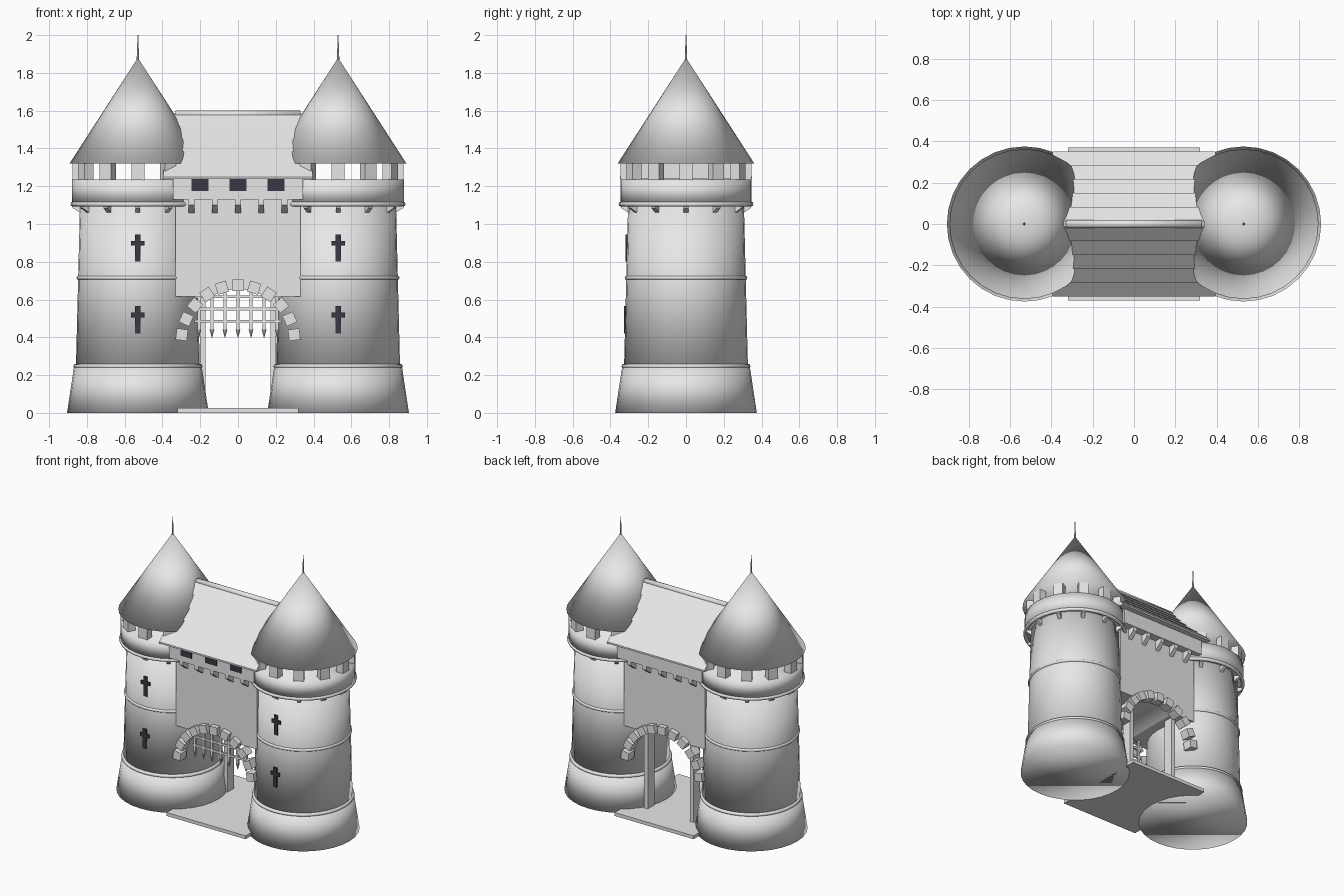
import bpy, bmesh
from math import sin, cos, pi, radians
from mathutils import Matrix, Vector

if "Cube" in bpy.data.objects:
    bpy.data.objects.remove(bpy.data.objects["Cube"], do_unlink=True)


def material(name, color):
    m = bpy.data.materials.new(name)
    m.use_nodes = True
    m.diffuse_color = color
    m.node_tree.nodes["Principled BSDF"].inputs["Base Color"].default_value = color
    return m


STONE = material("pale_stone", (0.8, 0.8, 0.8, 1))
DARK = material("dark_opening", (0.042, 0.04, 0.058, 1))


def finish(name, bm, mat=STONE, smooth=False):
    bmesh.ops.recalc_face_normals(bm, faces=bm.faces)
    for f in bm.faces:
        f.smooth = smooth
    mesh = bpy.data.meshes.new(name)
    bm.to_mesh(mesh)
    bm.free()
    mesh.materials.append(mat)
    ob = bpy.data.objects.new(name, mesh)
    bpy.context.collection.objects.link(ob)
    return ob


def add_box(bm, center, size, turn=Matrix()):
    bmesh.ops.create_cube(bm, size=1, matrix=Matrix.Translation(center) @ turn @ Matrix.Diagonal((*size, 1)))


def box(name, center, size, mat=STONE):
    bm = bmesh.new()
    add_box(bm, center, size)
    return finish(name, bm, mat)


def drum(name, x, z0, z1, r0, r1, sides=32):
    bm = bmesh.new()
    bmesh.ops.create_cone(bm, cap_ends=True, segments=sides, radius1=r0, radius2=r1, depth=z1 - z0,
                          matrix=Matrix.Translation((x, 0, (z0 + z1) / 2)))
    return finish(name, bm, smooth=True)


def add_prism(bm, profile, place, a, b):
    """Extrude a flat profile between depths a and b; place maps (u, v, depth) to a point."""
    face = bm.faces.new([bm.verts.new(place(u, v, a)) for u, v in profile])
    top = bmesh.ops.extrude_face_region(bm, geom=[face])["geom"]
    shift = Vector(place(0, 0, b)) - Vector(place(0, 0, a))
    bmesh.ops.translate(bm, vec=shift, verts=[v for v in top if isinstance(v, bmesh.types.BMVert)])


def along_x(u, v, d):
    return (d, u, v)


def along_y(u, v, d):
    return (u, d, v)


def hoop(name, x, z, radius, tube):
    bpy.ops.mesh.primitive_torus_add(location=(x, 0, z), major_radius=radius, minor_radius=tube,
                                     major_segments=32, minor_segments=8)
    ob = bpy.context.object
    ob.name = name
    ob.data.materials.append(STONE)
    bpy.ops.object.shade_smooth()


# Towers
for side, cx in (("right", -0.53), ("left", 0.53)):
    drum(side + "_tower_base", cx, 0, 0.245, 0.375, 0.338)
    drum(side + "_tower_body", cx, 0.2, 1.13, 0.329, 0.306)
    drum(side + "_tower_parapet", cx, 1.11, 1.235, 0.348, 0.348)
    drum(side + "_tower_roof", cx, 1.32, 1.88, 0.362, 0)
    drum(side + "_tower_spire", cx, 1.86, 2, 0.007, 0.002, 8)
    hoop(side + "_lower_band", cx, 0.247, 0.329, 0.013)
    hoop(side + "_middle_band", cx, 0.715, 0.314, 0.011)
    hoop(side + "_upper_band", cx, 1.105, 0.344, 0.013)

    # Ring of merlons and brackets
    merlons, brackets = bmesh.new(), bmesh.new()
    for i in range(12):
        turn = Matrix.Rotation(i * pi / 6, 4, "Z")
        at = Matrix.Translation((cx, 0, 0)) @ turn
        add_box(merlons, at @ Vector((0, -0.318, 1.278)), (0.068, 0.055, 0.09), turn)
        before = set(brackets.verts)
        add_prism(brackets, [(-0.29, 1.05), (-0.29, 1.1), (-0.345, 1.1), (-0.345, 1.085)], along_x, -0.012, 0.012)
        bmesh.ops.transform(brackets, matrix=at, verts=[v for v in brackets.verts if v not in before])
    finish(side + "_tower_merlons", merlons)
    finish(side + "_tower_brackets", brackets)

    # Cross-shaped arrow slits
    for level, z, r in (("lower", 0.493, 0.322), ("upper", 0.873, 0.313)):
        for part, dz, w, h in (("upright", 0, 0.028, 0.145), ("bar", 0.025, 0.072, 0.026)):
            box(f"{side}_{level}_slit_{part}", (cx, -r - 0.002, z + dz), (w, 0.009, h), DARK)

# Gate wall with an arched passage
ARCH_Z, ARCH_R, WALL_Z = 0.375, 0.28, 0.615
spread = 0.541
arc = [(ARCH_R * sin(t), ARCH_Z + ARCH_R * cos(t))
       for t in [spread * (k / 6 - 1) for k in range(13)]]
bm = bmesh.new()
add_prism(bm, [(-0.33, WALL_Z)] + arc + [(0.33, WALL_Z), (0.33, 1.2), (-0.33, 1.2)], along_y, -0.25, 0.25)
finish("gate_wall", bm)
box("gate_gallery", (0, 0, 1.195), (0.69, 0.62, 0.13))

# Gallery windows, front only
for i in (-1, 0, 1):
    box("gallery_window", (i * 0.2, -0.311, 1.208), (0.09, 0.009, 0.066), DARK)

# Gallery brackets and arch stones, front and back
for side, s in (("front", -1), ("back", 1)):
    bm = bmesh.new()
    for i in range(-2, 3):
        x = i * 0.123
        add_prism(bm, [(s * 0.24, 1.05), (s * 0.24, 1.135), (s * 0.305, 1.135), (s * 0.305, 1.1)],
                  along_x, x - 0.015, x + 0.015)
    finish(side + "_gallery_brackets", bm)
    bm = bmesh.new()
    for i in range(11):
        t = radians(7.5 + 16.5 * i)
        add_box(bm, (0.3 * cos(t), s * 0.25, ARCH_Z + 0.3 * sin(t)), (0.06, 0.07, 0.06),
                Matrix.Rotation(-t, 4, "Y"))
    finish(side + "_arch_stones", bm)

# Stepped gable roof with ridge roll
slope = []
for i in range(5):
    y, z = 0.35 - 0.067 * i, 1.25 + 0.067 * i
    slope += [(-y, z), (-y + 0.067 + 0.01, z + 0.067)]
slope[-1] = (-0.012, 1.585)
bm = bmesh.new()
eave = [(0.35, 1.238), (-0.35, 1.238)]
add_prism(bm, eave + slope + [(-u, v) for u, v in reversed(slope)], along_x, -0.395, 0.395)
finish("gate_roof", bm)
bm = bmesh.new()
bmesh.ops.create_cone(bm, cap_ends=True, segments=16, radius1=0.02, radius2=0.02, depth=0.66,
                      matrix=Matrix.Translation((0, 0, 1.58)) @ Matrix.Rotation(pi / 2, 4, "Y"))
finish("roof_ridge", bm, smooth=True)

# Portcullis
bm = bmesh.new()
for i in range(-3, 4):
    x = i * 0.069
    add_box(bm, (x, -0.2, 0.555), (0.015, 0.015, 0.23))
    bmesh.ops.create_cone(bm, cap_ends=True, segments=8, radius1=0.001, radius2=0.013, depth=0.045,
                          matrix=Matrix.Translation((x, -0.2, 0.42)))
for z in (0.485, 0.55, 0.615):
    add_box(bm, (0, -0.2, z), (0.46, 0.013, 0.015))
finish("portcullis", bm)

# Door posts and threshold
for side, s in (("right", -1), ("left", 1)):
    box(side + "_door_post", (s * 0.186, 0.16, 0.32), (0.03, 0.075, 0.63))
box("threshold", (0, 0, 0.0125), (0.64, 0.74, 0.025))
